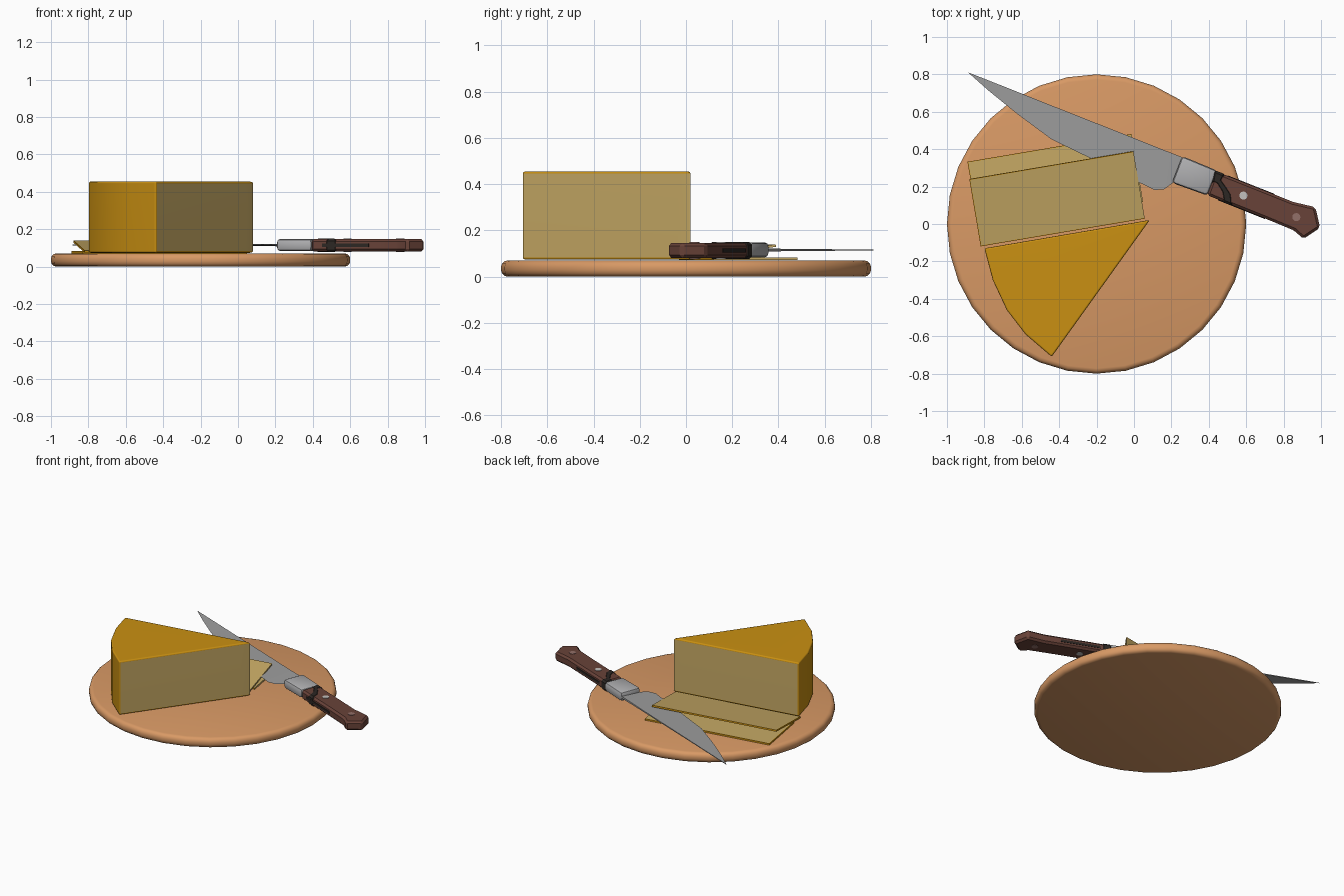
import bpy, bmesh
from math import radians, cos, sin, tau
from mathutils import Matrix, Vector

cube = bpy.data.objects.get("Cube")
if cube:
    bpy.data.objects.remove(cube, do_unlink=True)


def material(name, r, g, b):
    m = bpy.data.materials.new(name)
    m.use_nodes = True
    m.diffuse_color = (r, g, b, 1)
    bsdf = next(n for n in m.node_tree.nodes if n.type == 'BSDF_PRINCIPLED')
    bsdf.inputs["Base Color"].default_value = (r, g, b, 1)
    bsdf.inputs["Roughness"].default_value = 0.6
    return m


WOOD = material("board wood", 0.69, 0.32, 0.13)
RIND = material("golden rind", 0.59, 0.28, 0.006)
PALE = material("pale cheese", 0.57, 0.40, 0.13)
STEEL = material("blade steel", 0.34, 0.34, 0.34)
BOLSTER = material("bolster metal", 0.42, 0.42, 0.43)
BROWN = material("handle brown", 0.14, 0.055, 0.04)
DARK = material("dark inlay", 0.025, 0.02, 0.017)
RIVET = material("rivet metal", 0.55, 0.53, 0.51)
WORN = material("worn rivet", 0.29, 0.16, 0.14)


def finish(bm, name, mats, angle=None):
    """Turn a bmesh into an object; angle keeps sharper edges hard."""
    bmesh.ops.recalc_face_normals(bm, faces=bm.faces)
    me = bpy.data.meshes.new(name)
    bm.to_mesh(me)
    bm.free()
    for m in mats:
        me.materials.append(m)
    if angle:
        for p in me.polygons:
            p.use_smooth = True
        me.set_sharp_from_angle(angle=radians(angle))
    ob = bpy.data.objects.new(name, me)
    bpy.context.collection.objects.link(ob)
    return ob


def prism(points, z0, z1, bevel=0, segments=1, min_angle=0.4):
    """Extrude a plan outline between two heights, with softened edges."""
    bm = bmesh.new()
    base = bm.faces.new([bm.verts.new((x, y, z0)) for x, y in points])
    ext = bmesh.ops.extrude_face_region(bm, geom=[base], use_keep_orig=True)
    top = [v for v in ext["geom"] if isinstance(v, bmesh.types.BMVert)]
    bmesh.ops.translate(bm, verts=top, vec=(0, 0, z1 - z0))
    bmesh.ops.recalc_face_normals(bm, faces=bm.faces)
    if bevel:
        edges = [e for e in bm.edges if e.calc_face_angle(0) > min_angle]
        bmesh.ops.bevel(bm, geom=edges, offset=bevel, segments=segments,
                        profile=0.5, affect='EDGES', clamp_overlap=True)
    bm.normal_update()
    return bm


# Round board with a soft rim
circle = [(-0.2 + 0.8 * cos(tau * i / 32), 0.8 * sin(tau * i / 32)) for i in range(32)]
finish(prism(circle, 0, 0.07, 0.028, 3), "board", [WOOD], 80)

# Cheese wedge: rind on top, bottom and outer arc, pale on the two cuts
apex = Vector((0.085, 0.022))
wedge = [apex, (0.03, 0.012), (-0.8, -0.13), (-0.755, -0.3), (-0.68, -0.46),
         (-0.58, -0.59), (-0.44, -0.71), (0.045, -0.034)]
bm = prism(wedge, 0.073, 0.455, 0.01, 2)
for f in bm.faces:
    near_apex = (f.calc_center_median().xy - apex).length < 0.7
    f.material_index = int(near_apex and abs(f.normal.z) < 0.3)
cheese = finish(bm, "cheese_wedge", [RIND, PALE], 60)
cheese.modifiers.new("even shading", 'WEIGHTED_NORMAL').keep_sharp = True


# Two thin slices with a rind border, one leaning on the other
def slice_of_cheese(name, corner, tilt):
    length, width = 0.89, 0.368
    bm = prism([(0, 0), (length, 0), (length, width), (0, width)], 0, 0.011)
    flats = [f for f in bm.faces if abs(f.normal.z) > 0.9]
    bmesh.ops.inset_individual(bm, faces=flats, thickness=0.006)
    for f in bm.faces:
        c = f.calc_center_median()
        f.material_index = int(f in flats or c.x > length - 0.01)
    bm.transform(Matrix.Translation(corner) @ Matrix.Rotation(radians(9.6), 4, 'Z')
                 @ Matrix.Rotation(radians(tilt), 4, 'X'))
    finish(bm, name, [RIND, PALE])


slice_of_cheese("leaning_slice", (-0.82, -0.118, 0.074), 8.6)
slice_of_cheese("flat_slice", (-0.829, -0.03, 0.071), 0)

# Knife blade: thick spine paired with a sharp curved edge
sections = [((-0.885, 0.81), (-0.88, 0.804)), ((-0.7, 0.737), (-0.78, 0.715)),
            ((-0.5, 0.657), (-0.62, 0.585)), ((-0.3, 0.578), (-0.44, 0.452)),
            ((-0.1, 0.499), (-0.24, 0.355)), ((0.06, 0.435), (-0.037, 0.25)),
            ((0.12, 0.411), (0.06, 0.207)), ((0.16, 0.395), (0.11, 0.182)),
            ((0.2, 0.38), (0.16, 0.185)), ((0.26, 0.356), (0.215, 0.225))]
bm = bmesh.new()
rows = []
for i, (s, e) in enumerate(sections):
    half = 0.002 + 0.005 * i / (len(sections) - 1)
    rows.append([bm.verts.new((*s, 0.115 + half)), bm.verts.new((*e, 0.115)),
                 bm.verts.new((*s, 0.115 - half))])
for a, b in zip(rows, rows[1:]):
    for j in range(3):
        k = (j + 1) % 3
        bm.faces.new((a[j], a[k], b[k], b[j]))
bm.faces.new(rows[0])
bm.faces.new(rows[-1])
finish(bm, "blade", [STEEL], 30)

# Bolster and handle
bolster = [(0.258, 0.363), (0.445, 0.285), (0.392, 0.152), (0.203, 0.22)]
finish(prism(bolster, 0.083, 0.148, 0.018, 2), "bolster", [BOLSTER], 35)
handle = [(0.437, 0.282), (0.6, 0.218), (0.85, 0.118), (0.97, 0.09), (0.995, -0.02),
          (0.905, -0.08), (0.857, -0.035), (0.7, 0.03), (0.55, 0.09), (0.39, 0.155)]
finish(prism(handle, 0.08, 0.146, 0.013, 1, 0.3), "handle", [BROWN], 25)

# Dark curved inlay next to the bolster, and the tang line on both sides
inlay = [(0.425, 0.29), (0.49, 0.265), (0.475, 0.235), (0.5, 0.2), (0.525, 0.16),
         (0.53, 0.095), (0.475, 0.117), (0.465, 0.17), (0.44, 0.21), (0.415, 0.225)]
finish(prism(inlay, 0.077, 0.149, 0.012, 1, 1.2), "handle_inlay", [DARK])
tang = [(0.501, 0.26), (0.751, 0.161), (0.699, 0.027), (0.449, 0.127)]
finish(prism(tang, 0.105, 0.122), "tang", [DARK])


# Rivets through the handle
def rivet(name, x, y, mat):
    bm = bmesh.new()
    bmesh.ops.create_cone(bm, cap_ends=True, segments=12, radius1=0.022, radius2=0.022,
                          depth=0.072, matrix=Matrix.Translation((x, y, 0.113)))
    finish(bm, name, [mat], 35)


rivet("front_rivet", 0.585, 0.152, RIVET)
rivet("rear_rivet", 0.868, 0.037, WORN)
